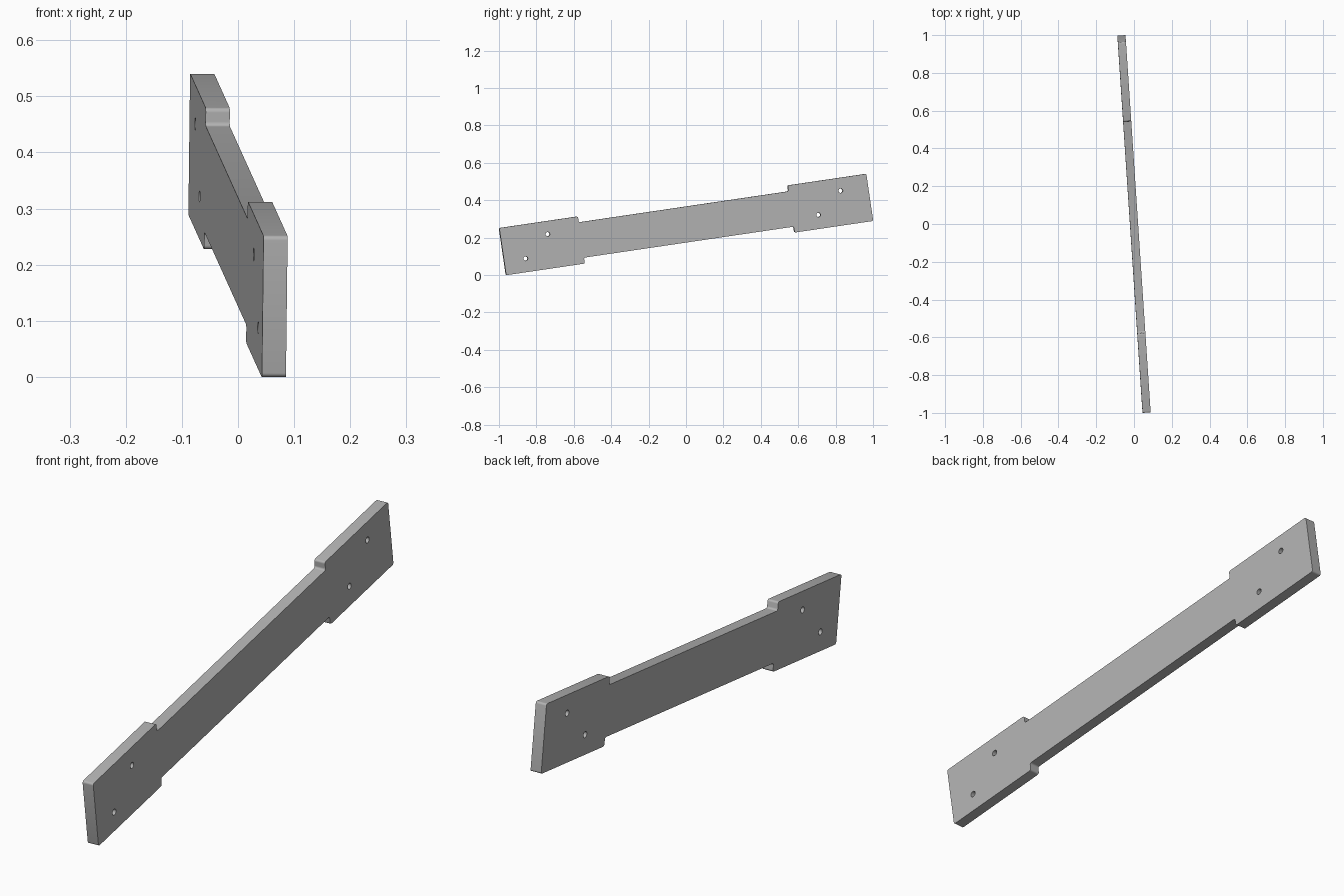
import bpy, bmesh
from mathutils import Matrix, Vector

cube = bpy.data.objects.get("Cube")
if cube:
    bpy.data.objects.remove(cube)

HALF_LEN, HALF_WID, THICK = 0.994, 0.1274, 0.043
STEP, WAIST, FILLET = 0.568, 0.0955, 0.008
HOLE_R = 0.0115
HOLES = [(-0.742, 0.057), (-0.878, -0.055), (0.845, 0.058), (0.708, -0.052)]

grey = bpy.data.materials.new("plain grey")
grey.use_nodes = True
colour = (0.45, 0.45, 0.45, 1)
grey.diffuse_color = colour
grey.node_tree.nodes["Principled BSDF"].inputs["Base Color"].default_value = colour


def add_object(name, bm):
    mesh = bpy.data.meshes.new(name)
    bm.to_mesh(mesh)
    bm.free()
    mesh.materials.append(grey)
    obj = bpy.data.objects.new(name, mesh)
    bpy.context.collection.objects.link(obj)
    return obj


# Waisted strap: one quarter of the outline, mirrored round all four corners
quarter = [(HALF_LEN, HALF_WID), (STEP, HALF_WID), (STEP, WAIST)]
top = quarter + [(-u, w) for u, w in reversed(quarter)]
outline = top + [(-u, -w) for u, w in top]
bm = bmesh.new()
face = bm.faces.new([bm.verts.new((u, w, -THICK / 2)) for u, w in outline])
out = bmesh.ops.extrude_face_region(bm, geom=[face])
verts = [g for g in out["geom"] if isinstance(g, bmesh.types.BMVert)]
bmesh.ops.translate(bm, vec=(0, 0, THICK), verts=verts)
bmesh.ops.recalc_face_normals(bm, faces=bm.faces)

# Small fillets on the corners of the outline
corners = [e for e in bm.edges if abs(e.verts[0].co.z - e.verts[1].co.z) > THICK / 2]
bmesh.ops.bevel(bm, geom=corners, offset=FILLET, segments=5, profile=0.5, affect='EDGES')
strap = add_object("strap_plate", bm)

# Bolt holes
bm = bmesh.new()
for u, w in HOLES:
    bmesh.ops.create_cone(bm, cap_ends=True, segments=24, radius1=HOLE_R, radius2=HOLE_R,
                          depth=THICK * 3, matrix=Matrix.Translation((u, w, 0)))
cutter = add_object("hole_cutter", bm)
cutter.hide_render = True
cut = strap.modifiers.new("holes", 'BOOLEAN')
cut.operation = 'DIFFERENCE'
cut.solver = 'EXACT'
cut.object = cutter
bpy.context.view_layer.objects.active = strap
strap.select_set(True)
bpy.ops.object.modifier_apply(modifier=cut.name)
bpy.data.objects.remove(cutter)

# Lean the plate: length, width and thickness directions
along = Vector((-0.131, 1.963, 0.29)).normalized()
across = Vector((0.003, -0.037, 0.252))
across = (across - along * across.dot(along)).normalized()
turn = Matrix((along, across, along.cross(across))).transposed()
strap.data.transform(turn.to_4x4())
lowest = min(v.co.z for v in strap.data.vertices)
strap.data.transform(Matrix.Translation((0, 0, -lowest)))

bpy.ops.object.shade_smooth_by_angle(angle=0.6)
